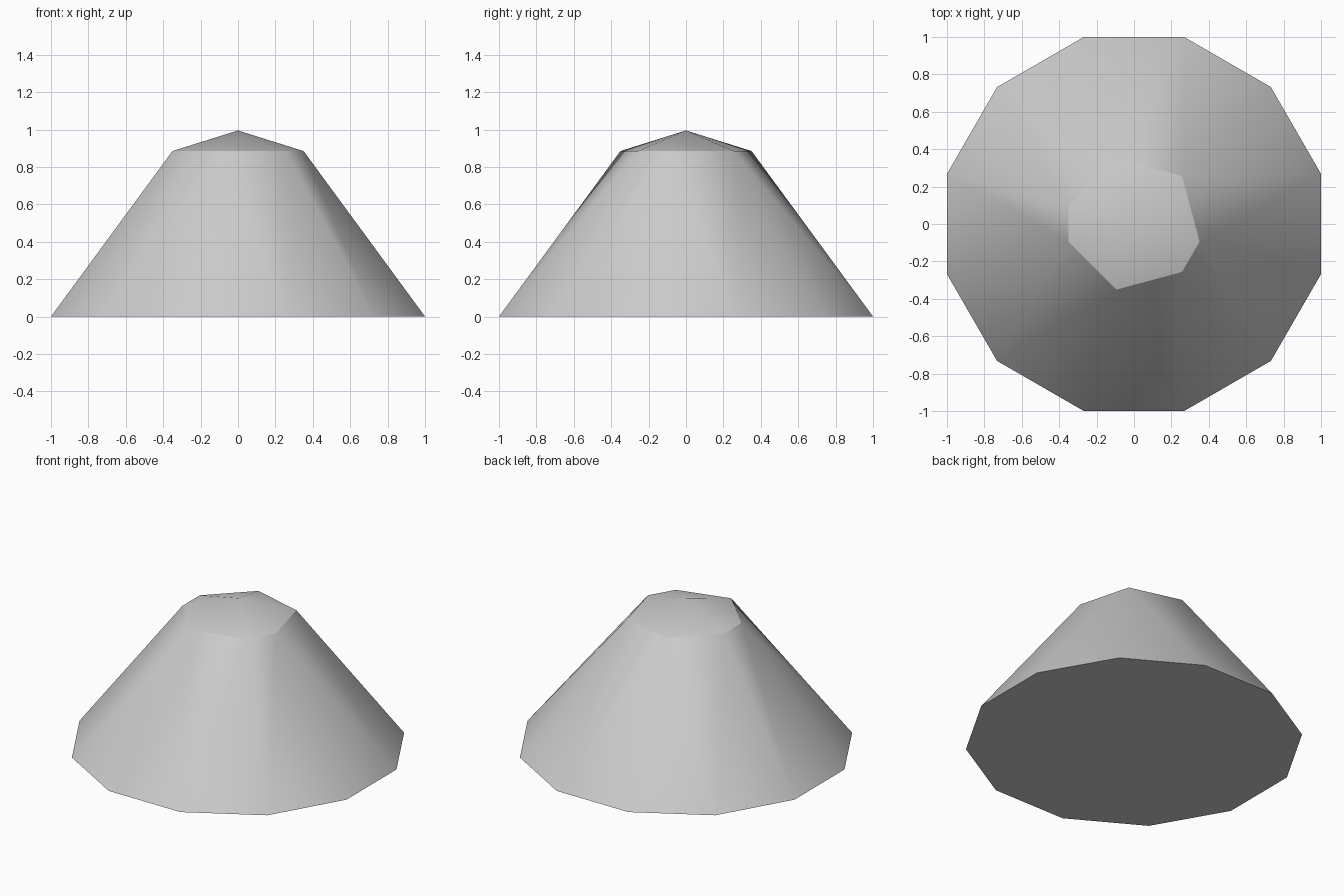
import bpy
import bmesh
from math import radians, cos, sin

cube = bpy.data.objects.get("Cube")
if cube:
    bpy.data.objects.remove(cube, do_unlink=True)

BASE_RADIUS = 1 / cos(radians(15))
RIM_RADIUS = 0.363
RIM_HEIGHT = 0.885
PEAK_HEIGHT = 0.995


def ring(bm, radius, height, angles):
    """Add one vertex per angle on a level circle."""
    return [bm.verts.new((radius * cos(radians(a)), radius * sin(radians(a)), height))
            for a in angles]


# Mound: twelve-sided foot, uneven seven-sided rim and a shallow peak
bm = bmesh.new()
ring(bm, BASE_RADIUS, 0, range(15, 375, 30))
ring(bm, RIM_RADIUS, RIM_HEIGHT, (-105, -45, -15, 45, 105, 165, 195))
bm.verts.new((0, 0, PEAK_HEIGHT))
bmesh.ops.convex_hull(bm, input=bm.verts[:])

# Merge flat triangles into single facets
bmesh.ops.dissolve_limit(bm, angle_limit=radians(1), verts=bm.verts[:], edges=bm.edges[:])
bmesh.ops.recalc_face_normals(bm, faces=bm.faces[:])

mesh = bpy.data.meshes.new("rock_mound")
bm.to_mesh(mesh)
bm.free()

# Plain grey stone
stone = bpy.data.materials.new("grey_stone")
stone.use_nodes = True
grey = (0.6, 0.6, 0.6, 1)
stone.diffuse_color = grey
stone.node_tree.nodes["Principled BSDF"].inputs["Base Color"].default_value = grey
mesh.materials.append(stone)

mound = bpy.data.objects.new("rock_mound", mesh)
bpy.context.collection.objects.link(mound)

# Soft sides with a crisp rim and foot
bpy.ops.object.select_all(action="DESELECT")
mound.select_set(True)
bpy.context.view_layer.objects.active = mound
bpy.ops.object.shade_smooth_by_angle(angle=radians(30))
